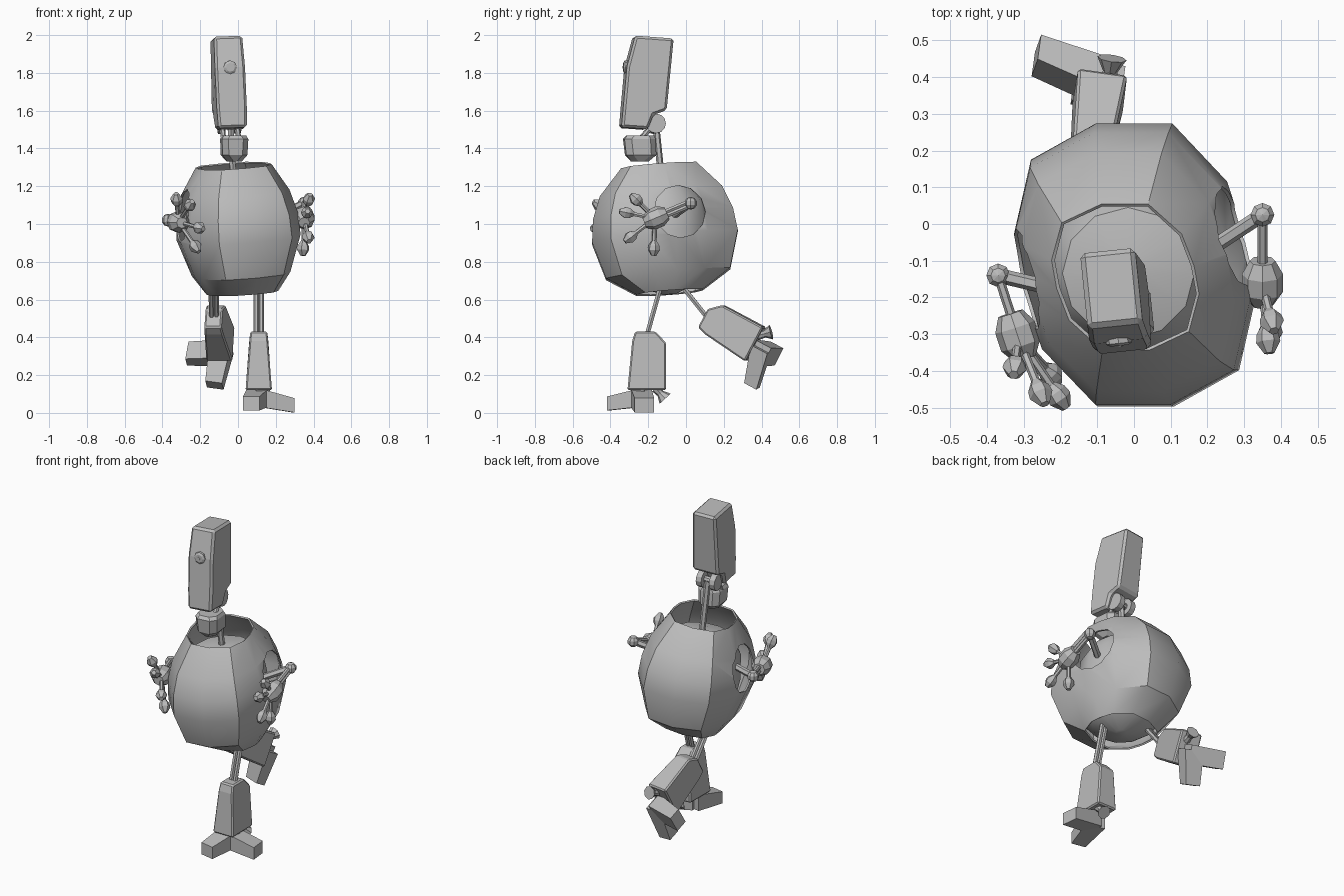
import bpy, bmesh, math
from mathutils import Vector as V, Matrix as M

if "Cube" in bpy.data.objects:
    bpy.data.objects.remove(bpy.data.objects["Cube"])

grey = bpy.data.materials.new("plain grey")
grey.diffuse_color = (0.5, 0.5, 0.5, 1)
grey.use_nodes = True
grey.node_tree.nodes["Principled BSDF"].inputs["Base Color"].default_value = grey.diffuse_color


def make(name, bm, mat=M()):
    bmesh.ops.recalc_face_normals(bm, faces=bm.faces)
    me = bpy.data.meshes.new(name)
    bm.to_mesh(me)
    bm.free()
    me.transform(mat)
    if mat.determinant() < 0:
        me.flip_normals()
    me.materials.append(grey)
    ob = bpy.data.objects.new(name, me)
    bpy.context.collection.objects.link(ob)
    return ob


def loft(name, rings, mat=M(), caps=True):
    bm = bmesh.new()
    vs = [[bm.verts.new(p) for p in r] for r in rings]
    n = len(vs[0])
    for a, b in zip(vs, vs[1:]):
        for i in range(n):
            bm.faces.new((a[i], a[(i + 1) % n], b[(i + 1) % n], b[i]))
    if caps:
        bm.faces.new(vs[0][::-1])
        bm.faces.new(vs[-1])
    return make(name, bm, mat)


def spindle(name, a, b, radii, sides=6, mat=M()):
    """Turned part from a to b; radii = [(fraction, radius), ...]"""
    a, b = V(a), V(b)
    q = (b - a).to_track_quat('Z', 'Y')
    rings = [[a.lerp(b, t) + q @ V((r * math.cos(2 * math.pi * i / sides),
                                    r * math.sin(2 * math.pi * i / sides), 0))
              for i in range(sides)] for t, r in radii]
    return loft(name, rings, mat)


def rod(name, a, b, r=0.015, r2=None, sides=6, mat=M()):
    return spindle(name, a, b, [(0, r), (1, r if r2 is None else r2)], sides, mat)


def ball(name, c, r):
    bm = bmesh.new()
    bmesh.ops.create_uvsphere(bm, u_segments=8, v_segments=5, radius=r)
    return make(name, bm, M.Translation(c))


def prism(name, profile, mat=M(), bevel=0):
    """Side profile of (y, z, half width) extruded across x"""
    ob = loft(name, [[(s * w, y, z) for y, z, w in profile] for s in (-1, 1)], mat)
    if bevel:
        m = ob.modifiers.new("bevel", 'BEVEL')
        m.width = bevel
        m.segments = 1
    return ob


def toe(name, a, b, wa, ha, wb, hb, mat):
    """Wedge with rectangular ends, level from side to side"""
    a, b = V(a), V(b)
    side = (b - a).cross(V((0, 0, 1))).normalized()
    rings = [[p + side * w * i + V((0, 0, h * j)) for i, j in ((-1, -1), (1, -1), (1, 1), (-1, 1))]
             for p, w, h in ((a, wa, ha), (b, wb, hb))]
    return loft(name, rings, mat)


def rot(deg, axis):
    return M.Rotation(math.radians(deg), 4, axis)


def smooth(ob, deg):
    bpy.ops.object.select_all(action='DESELECT')
    ob.select_set(True)
    bpy.context.view_layer.objects.active = ob
    bpy.ops.object.shade_smooth_by_angle(angle=math.radians(deg))


# Body shell: twelve-sided barrel, leaning and slightly skewed towards the arms
body_m = M.Translation((0, -0.115, 0.97)) @ rot(-4, 'Y') @ rot(5, 'X')
half = [(.332, -.09), (.31, .06), (.255, .23), (.105, .39), (-.105, .39), (-.285, .29)]
unit = [(x / .33, y / .39) for x, y in half]
unit += [(-x, -y) for x, y in unit]
shell = [(-.335, .19, .175), (-.235, .26, .33), (-.04, .327, .387), (.08, .32, .372),
         (.20, .285, .325), (.34, .2, .2)]
body = loft("body shell", [[(x * sx, y * sy, z) for x, y in unit] for z, sx, sy in shell],
            body_m, caps=False)
sol = body.modifiers.new("thickness", 'SOLIDIFY')
sol.thickness = 0.01
sol.offset = -1
# Arm openings
cutter = rod("arm opening cutter", (-.6, -.215, 1.03), (.6, .035, 1.08), .14, sides=12)
cutter.hide_render = True
cut = body.modifiers.new("openings", 'BOOLEAN')
cut.operation = 'DIFFERENCE'
cut.object = cutter
bpy.context.view_layer.update()
dg = bpy.context.evaluated_depsgraph_get()
body_mesh = bpy.data.meshes.new_from_object(body.evaluated_get(dg))
body.modifiers.clear()
body.data = body_mesh
bpy.data.objects.remove(cutter)
smooth(body, 32)

# Inner core filling the shell, pointed at the hips, and the neck
core = [(0, .03), (.09, .17), (.16, .22), (.55, .25), (.8, .235), (.95, .18), (1, .06)]
smooth(spindle("inner core", (0, 0, -.345), (0, 0, .25), core, 12, body_m), 40)
rod("neck rod", (-.02, -.12, 1.15), (-.04, -.16, 1.53), .018)

# Head with eye, ears and jaw
head_m = M.Translation((-.05, -.21, 1.75)) @ rot(6, 'Z') @ rot(-2, 'Y')
head_side = [(-.14, -.24, .075), (-.13, -.13, .08), (-.11, .08, .08), (-.065, .245, .075),
             (.14, .23, .075), (.10, -.15, .085), (.03, -.175, .085), (0, -.25, .08)]
prism("head", head_side, head_m, 0.013)
spindle("eye", (0, -.10, .08), (0, -.122, .08), [(0, .036), (.7, .036), (1, .024)], 8, head_m)
rod("pupil", (0, -.11, .08), (0, -.125, .08), .009, sides=6, mat=head_m)
for s in (-1, 1):
    rod("ear disc", (s * .025, .045, -.22), (s * .06, .045, -.22), .052, sides=12, mat=head_m)
    rod("jaw link", (s * .04, .03, -.23), (s * .04, -.04, -.31), .014, mat=head_m)
rod("jaw hinge", (-.05, .045, -.22), (.05, .045, -.22), .02, sides=8, mat=head_m)
jaw_m = M.Translation((-.02, -.245, 1.40)) @ rot(6, 'Z')
sections = [(-.07, .038, -.045, .045), (-.035, .066, -.075, .085), (.05, .07, -.085, .08),
            (.068, .06, -.07, .075)]
loft("jaw", [[(-w, f + .035, z), (-w + .03, f, z), (w - .03, f, z), (w, f + .035, z),
              (w, b - .03, z), (w - .03, b, z), (-w + .03, b, z), (-w, b - .03, z)]
             for z, w, f, b in sections], jaw_m)


# Arms
def arm(shoulder, elbow, palm, tips):
    shoulder, elbow, palm = V(shoulder), V(elbow), V(palm)
    rod("upper arm", shoulder, elbow, .02)
    ball("elbow", elbow, .034)
    offset = V((0, 0, .012))
    for s in (-1, 1):
        rod("forearm rod", elbow + s * offset, palm + s * offset, .013)
    d = (palm - elbow).normalized()
    spindle("palm", palm - d * .07, palm + d * .06,
            [(0, .035), (.3, .056), (.7, .056), (1, .03)], 8)
    for t in tips:
        t = V(t)
        u = (t - palm).normalized()
        rod("finger rod", palm, t, .012)
        spindle("finger tip", t - u * .04, t + u * .038,
                [(0, .014), (.3, .03), (.6, .033), (1, .014)], 6)


arm((.22, -.06, 1.05), (.35, .025, 1.11), (.35, -.165, 1.03),
    [(.375, -.265, 1.13), (.365, -.315, 1.06), (.372, -.295, .93), (.345, -.17, .87)])
arm((-.2, -.18, 1.03), (-.37, -.14, 1.02), (-.315, -.31, 1.01),
    [(-.325, -.39, 1.13), (-.255, -.46, 1.10), (-.205, -.47, .98), (-.225, -.41, .88)])


# Legs, built knee down then posed
def leg(hip, knee_m, toe_tip, cup_x):
    knee = knee_m @ V((0, 0, -.03))
    d = V((.013, 0, 0))
    for s in (-1, 1):
        rod("thigh rod", V(hip) + s * d, knee + s * d, .014)
    prism("shin", [(-.06, 0, .045), (.05, 0, .045), (.105, -.06, .052), (.105, -.31, .068),
                   (-.10, -.31, .07), (-.075, -.05, .05)], knee_m, 0.008)
    toe("front toe", (0, .0, -.345), toe_tip, .06, .05, .045, .037, knee_m)
    toe("side toe", (-.02, -.03, -.345), (.185, -.01, -.39), .055, .05, .052, .038, knee_m)
    spindle("heel cup", (cup_x, .05, -.30), (cup_x, .10, -.355),
            [(0, .025), (.5, .02), (1, .04)], 8, knee_m)


front_leg = M.Translation((.11, -.21, .43))
back_leg = M.Translation((-.13, .097, .506)) @ rot(-8, 'Z') @ rot(62, 'X') @ M.Scale(-1, 4, (1, 0, 0))
leg((.11, -.12, .72), front_leg, (-.04, -.20, -.38), .02)
leg((-.13, -.06, .72), back_leg, (.03, -.20, -.39), -.02)
